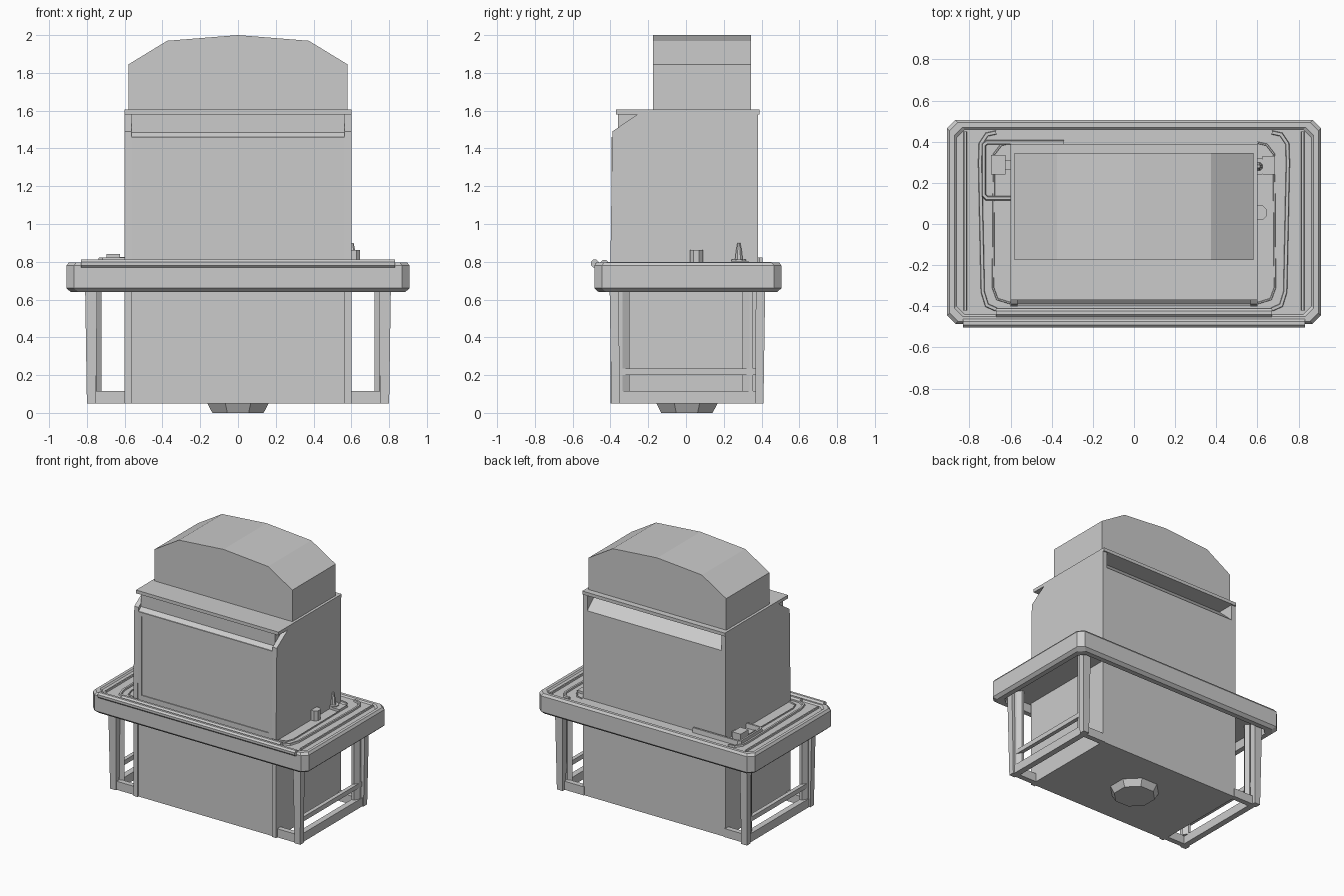
import bpy, bmesh, math
from mathutils import Vector

if "Cube" in bpy.data.objects:
    bpy.data.objects.remove(bpy.data.objects["Cube"])


def make(name, verts, faces):
    me = bpy.data.meshes.new(name)
    bm = bmesh.new()
    vs = [bm.verts.new(v) for v in verts]
    for f in faces:
        bm.faces.new([vs[i] for i in f])
    bmesh.ops.recalc_face_normals(bm, faces=bm.faces)
    bm.to_mesh(me)
    bm.free()
    ob = bpy.data.objects.new(name, me)
    bpy.context.collection.objects.link(ob)
    return ob


def loft(name, rings):
    # Joins rings of equal length and caps both ends
    n = len(rings[0])
    faces = [(k*n + i, k*n + (i+1) % n, (k+1)*n + (i+1) % n, (k+1)*n + i)
             for k in range(len(rings) - 1) for i in range(n)]
    faces += [tuple(range(n)), tuple(range((len(rings)-1)*n, len(rings)*n))]
    return make(name, [v for r in rings for v in r], faces)


def rect(x0, x1, y0, y1, z):
    return [(x0, y0, z), (x1, y0, z), (x1, y1, z), (x0, y1, z)]


def box(name, x0, x1, y0, y1, z0, z1):
    return loft(name, [rect(x0, x1, y0, y1, z0), rect(x0, x1, y0, y1, z1)])


def along_x(name, prof, x0, x1):
    return loft(name, [[(x, y, z) for y, z in prof] for x in (x0, x1)])


def circle(cx, cy, r, z, n=8):
    return [(cx + r*math.cos((i+.5)*math.tau/n), cy + r*math.sin((i+.5)*math.tau/n), z)
            for i in range(n)]


def strip(name, pts, width, z0, z1, bevel=0.004):
    # Raised strip following a path in the ground plane, narrower on top
    pts = [Vector(p) for p in pts]
    rings = []
    for i, p in enumerate(pts):
        a = (p - pts[i-1]).normalized() if i else (pts[1] - p).normalized()
        b = (pts[i+1] - p).normalized() if i < len(pts)-1 else a
        t = (a + b).normalized()
        side = Vector((-t.y, t.x)) / max(t.dot(a), .5)
        rings.append([(*(p + side*s), z) for s, z in
                      ((-width/2, z0), (width/2, z0),
                       (width/2 - bevel, z1), (-width/2 + bevel, z1))])
    return loft(name, rings)


# Cabinet core, with the sloping notch high on the back
along_x("cabinet_core", [(-.388, .05), (-.388, 1.46), (-.36, 1.485), (-.36, 1.58),
                         (.25, 1.58), (.38, 1.46), (.38, .05)], -.565, .565)

# Front window frame
for nm, x0, x1, z0, z1 in (("bottom", -.565, .565, .80, .83), ("top", -.565, .565, 1.43, 1.46),
                           ("left", -.565, -.535, .83, 1.43), ("right", .535, .565, .83, 1.43)):
    box("window_frame_" + nm, x0, x1, -.395, -.385, z0, z1)

# Top plate and arched cover
box("top_plate", -.6, .6, -.37, .39, 1.58, 1.605)
arch = [(-.58, 1.60), (-.58, 1.845), (-.375, 1.97), (0, 2.0), (.375, 1.97), (.58, 1.845), (.58, 1.60)]
loft("arched_cover", [[(x, y, z) for x, z in arch] for y in (-.175, .345)])

# Drain under the cabinet
loft("drain", [circle(0, .005, .147, 0), circle(0, .005, .178, .055)])


# Table: chamfered rim, recessed top and hollow underside
def table_ring(inset, z):
    X, y0, y1, c = .908 - inset, -.485 + inset, .505 - inset, .04
    return [(-X+c, y0, z), (X-c, y0, z), (X, y0+c, z), (X, y1-c, z),
            (X-c, y1, z), (-X+c, y1, z), (-X, y1-c, z), (-X, y0+c, z)]


loft("table", [table_ring(*r) for r in (
    (.07, .70), (.06, .64), (.022, .64), (0, .66), (0, .78), (.012, .797),
    (.035, .797), (.045, .787))])

# Front rails
for nm, y, half, r in (("outer_rail", -.482, .83, .023), ("inner_rail", -.432, .67, .022)):
    prof = [(p[0], p[1]) for p in circle(y, .79, r, 0)]
    along_x(nm, prof, -half, half)

for s, nm in ((-1, "left"), (1, "right")):
    # Side walls with cut front top corner
    along_x("side_wall_" + nm, [(-.40, .05), (-.40, .8), (-.39, 1.49), (-.25, 1.585), (.38, 1.585),
                                (.38, .05)], s*.565, s*.6)
    # Raised strips on the table top
    strip("table_strip_" + nm, [(s*.82, -.42), (s*.82, .45)], .018, .78, .799)
    strip("curved_strip_" + nm, [(s*.67, .445), (s*.715, .435), (s*.745, .39), (s*.748, .30),
                                 (s*.735, -.33), (s*.715, -.395), (s*.67, -.415)], .022, .78, .799)
    strip("inner_strip_" + nm, [(s*.60, .395), (s*.645, .385), (s*.68, .34), (s*.685, -.31),
                                (s*.665, -.365), (s*.60, -.385)], .014, .78, .794)
    # Legs tapering to the floor, each with a slanted inner flange
    for t, end in ((-1, "front"), (1, "back")):
        d = 0 if t < 0 else .015
        a = [(.745, .355), (.81, .355), (.81, .405), (.745, .405)]
        b = [(.752, .352), (.80, .352), (.80, .395), (.752, .395)]
        loft(f"{end}_{nm}_leg", [[(s*x, t*(y+d), z) for x, y in q]
                                 for q, z in ((b, .05), (a, .71))])
        f = [(.722, .335), (.75, .355), (.785, .355), (.785, .335), (.765, .30), (.745, .30)]
        loft(f"{end}_{nm}_leg_flange", [[(s*x, t*y, z) for x, y in f] for z in (.11, .71)])
        # Foot bar joining leg and cabinet
        box(f"{end}_{nm}_foot_bar", s*.59, s*.77, t*.345, t*.385, .05, .115)
    # Side rungs
    box("lower_rung_" + nm, s*.745, s*.79, -.36, .37, .05, .115)
    box("upper_rung_" + nm, s*.755, s*.785, -.36, .37, .20, .235)

# Left supply pipe and junction box
strip("supply_pipe", [(-.59, .125), (-.715, .125), (-.73, .14), (-.73, .385), (-.715, .397),
                      (-.34, .397)], .022, .785, .822)
box("junction_box", -.695, -.625, .24, .335, .785, .84)
box("junction_link", -.63, -.59, .265, .31, .785, .825)

# Right knob, tap and socket plate
loft("knob", [circle(.612, .055, .037, z) for z in (.785, .862)])
loft("tap_base", [circle(.605, .28, .042, z) for z in (.785, .812)])
loft("tap_spout", [circle(.605, .28, r, z) for r, z in ((.022, .81), (.016, .86), (.008, .90))])
box("socket_plate", .625, .685, .24, .33, .785, .805)
